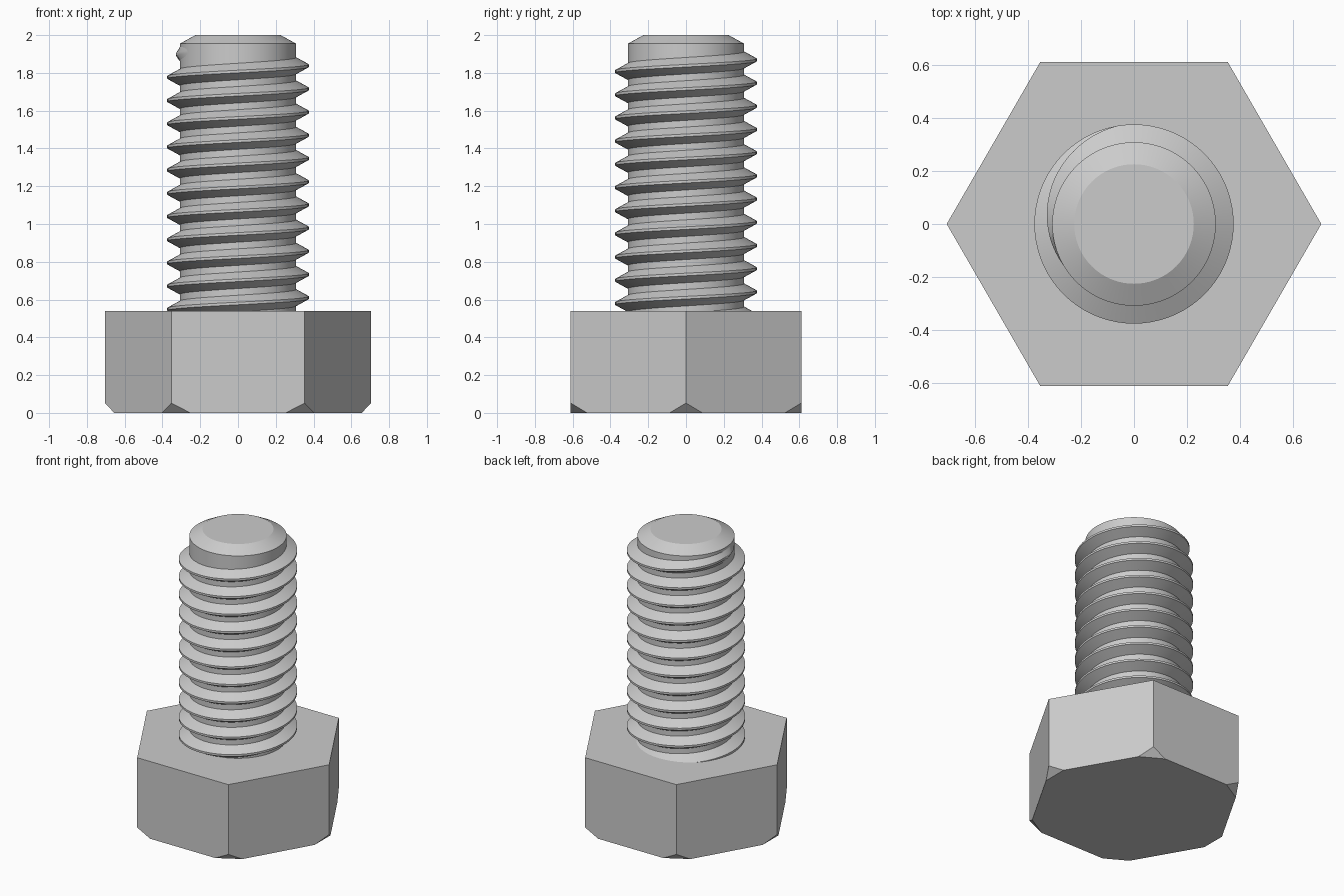
import bpy, bmesh
from math import sin, cos, pi, radians

cube = bpy.data.objects.get("Cube")
if cube:
    bpy.data.objects.remove(cube, do_unlink=True)

# Single grey metal
STEEL = (0.6, 0.6, 0.6, 1)
steel = bpy.data.materials.new("grey steel")
steel.use_nodes = True
steel.diffuse_color = STEEL
steel.node_tree.nodes["Principled BSDF"].inputs["Base Color"].default_value = STEEL

HEAD_R, HEAD_H = 0.705, 0.54
ROOT_R, CREST_R = 0.308, 0.375
PITCH, SEGS = 0.1228, 72


def finish(name, bm, smooth=False):
    bmesh.ops.recalc_face_normals(bm, faces=bm.faces)
    mesh = bpy.data.meshes.new(name)
    bm.to_mesh(mesh)
    bm.free()
    mesh.materials.append(steel)
    obj = bpy.data.objects.new(name, mesh)
    bpy.context.collection.objects.link(obj)
    if smooth:
        bpy.ops.object.select_all(action='DESELECT')
        obj.select_set(True)
        bpy.context.view_layer.objects.active = obj
        bpy.ops.object.shade_smooth_by_angle(angle=radians(25))
    return obj


def ring(bm, r, z, n):
    return [bm.verts.new((r * cos(2 * pi * i / n), r * sin(2 * pi * i / n), z)) for i in range(n)]


def bridge(bm, a, b):
    n = len(a)
    for i in range(n):
        j = (i + 1) % n
        bm.faces.new((a[i], a[j], b[j], b[i]))


# Hexagonal head with the lower corners cut off flat
bm = bmesh.new()
top = ring(bm, HEAD_R, HEAD_H, 6)
low = ring(bm, HEAD_R, 0.052, 6)
base = ring(bm, HEAD_R, 0, 6)
corners = [v.co.copy() for v in base]
bmesh.ops.delete(bm, geom=base, context='VERTS')
cut = 0.1 / HEAD_R
foot = []
for i in range(6):
    before = bm.verts.new(corners[i].lerp(corners[i - 1], cut))
    after = bm.verts.new(corners[i].lerp(corners[(i + 1) % 6], cut))
    foot.append((before, after))
for i in range(6):
    j = (i + 1) % 6
    bm.faces.new((low[i], foot[i][1], foot[j][0], low[j], top[j], top[i]))
    bm.faces.new((low[i], foot[i][0], foot[i][1]))
bm.faces.new(top)
bm.faces.new([v for pair in foot for v in pair])
finish("hex_head", bm)

# Plain shank with a chamfered tip
bm = bmesh.new()
rings = [ring(bm, r, z, SEGS) for r, z in
         ((ROOT_R, HEAD_H - 0.02), (ROOT_R, 1.955), (0.225, 2.0))]
for a, b in zip(rings, rings[1:]):
    bridge(bm, a, b)
bm.faces.new(rings[0])
bm.faces.new(rings[-1])
finish("shank", bm, True)

# Right-hand helical thread, sinking into the shank at its upper end
bm = bmesh.new()
FADE_START, FADE_END = radians(100), radians(215)
CREST_Z = 1.838            # crest height at angle zero on the last full turn
start = -11 * 2 * pi
steps = int((FADE_END - start) / (2 * pi) * SEGS)
inner = ROOT_R - 0.006
previous = None
for s in range(steps + 1):
    a = start + (FADE_END - start) * s / steps
    fade = min(1, max(0, (a - FADE_START) / (FADE_END - FADE_START)))
    crest = CREST_R + (ROOT_R - 0.003 - CREST_R) * fade
    z = CREST_Z + PITCH * a / (2 * pi)
    profile = ((inner, -0.047), (crest, -0.007), (crest, 0.007), (inner, 0.047))
    section = [bm.verts.new((r * cos(a), r * sin(a), z + dz)) for r, dz in profile]
    if previous:
        bridge(bm, previous, section)
    else:
        bm.faces.new(section)
    previous = section
bm.faces.new(previous)
finish("thread", bm, True)
